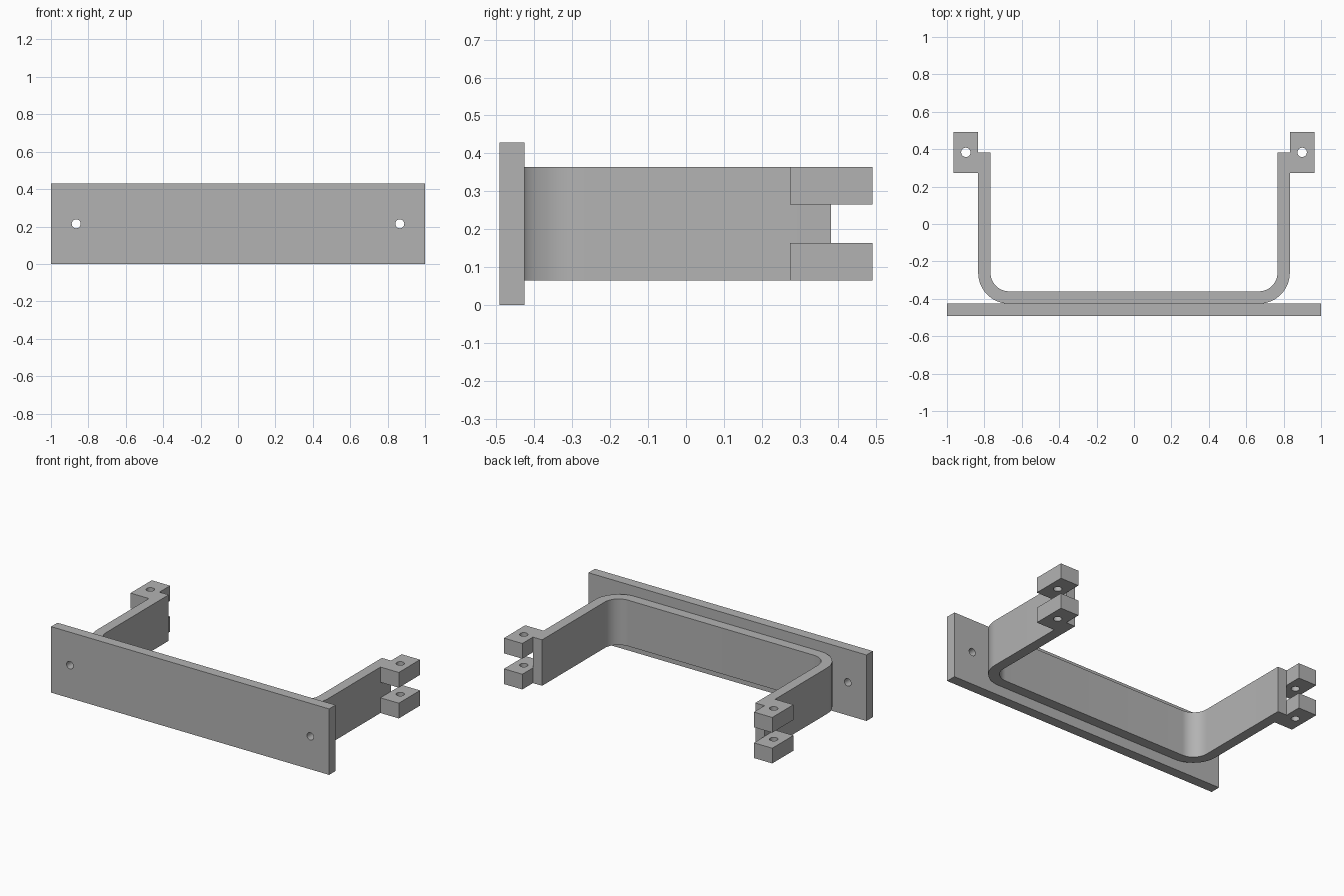
import bpy, bmesh
from math import cos, sin, pi, radians
from mathutils import Matrix

if "Cube" in bpy.data.objects:
    bpy.data.objects.remove(bpy.data.objects["Cube"])

grey = bpy.data.materials.new("plain grey")
grey.use_nodes = True
colour = (0.45, 0.45, 0.45, 1)
grey.diffuse_color = colour
grey.node_tree.nodes["Principled BSDF"].inputs["Base Color"].default_value = colour


def add_object(name, bm):
    bmesh.ops.recalc_face_normals(bm, faces=bm.faces)
    mesh = bpy.data.meshes.new(name)
    bm.to_mesh(mesh)
    bm.free()
    mesh.materials.append(grey)
    obj = bpy.data.objects.new(name, mesh)
    bpy.context.collection.objects.link(obj)
    return obj


def box(name, low, high):
    bm = bmesh.new()
    bmesh.ops.create_cube(bm, size=1)
    for v in bm.verts:
        v.co = [(a + b) / 2 + c * (b - a) for a, b, c in zip(low, high, v.co)]
    return add_object(name, bm)


def drill(obj, centre, radius, rotation=Matrix()):
    """Cut a round through hole, then discard the cutter."""
    bm = bmesh.new()
    bmesh.ops.create_cone(bm, cap_ends=True, segments=32, radius1=radius,
                          radius2=radius, depth=0.3,
                          matrix=Matrix.Translation(centre) @ rotation)
    cutter = add_object("hole_cutter", bm)
    cutter.hide_render = True
    mod = obj.modifiers.new("hole", 'BOOLEAN')
    mod.operation = 'DIFFERENCE'
    mod.solver = 'EXACT'
    mod.object = cutter
    bpy.context.view_layer.objects.active = obj
    bpy.ops.object.modifier_apply(modifier=mod.name)
    bpy.data.objects.remove(cutter)


def smooth(obj):
    bpy.ops.object.select_all(action='DESELECT')
    obj.select_set(True)
    bpy.context.view_layer.objects.active = obj
    bpy.ops.object.shade_smooth_by_angle(angle=radians(30))


# Main dimensions
HALF_DEPTH, PLATE_BACK = 0.492, -0.426
OUTER_X, THICK, ARM_END = 0.833, 0.066, 0.383
LOW, HIGH, TAB = 0.065, 0.364, 0.099

# Front plate with two screw holes
plate = box("front_plate", (-1, -HALF_DEPTH, 0), (1, PLATE_BACK, 0.429))
for side in (-1, 1):
    drill(plate, (side * 0.865, -0.46, 0.2145), 0.024, Matrix.Rotation(pi / 2, 4, 'X'))
smooth(plate)


# U-shaped bracket: concentric rounded outline, extruded upward
def u_path(inset, radius, steps=16):
    x, y = OUTER_X - inset, PLATE_BACK + inset
    left = [(-x, ARM_END)]
    for i in range(steps + 1):
        a = pi + pi / 2 * i / steps
        left.append((-x + radius + radius * cos(a), y + radius + radius * sin(a)))
    return left + [(-px, py) for px, py in reversed(left)]


bm = bmesh.new()
outline = u_path(0, 0.165) + u_path(THICK, 0.165 - THICK)[::-1]
face = bm.faces.new([bm.verts.new((x, y, LOW)) for x, y in outline])
walls = bmesh.ops.extrude_face_region(bm, geom=[face])
bmesh.ops.translate(bm, vec=(0, 0, HIGH - LOW),
                    verts=[g for g in walls["geom"] if isinstance(g, bmesh.types.BMVert)])
smooth(add_object("u_bracket", bm))

# Paired mounting tabs with vertical pin holes at the arm ends
for side, label in ((-1, "right"), (1, "left")):
    xs = sorted((side * OUTER_X, side * 0.965))
    for z, level in ((LOW, "lower"), (HIGH - TAB, "upper")):
        tab = box(f"{label}_{level}_tab", (xs[0], 0.274, z), (xs[1], HALF_DEPTH, z + TAB))
        drill(tab, (side * 0.899, ARM_END, z + TAB / 2), 0.025)
        smooth(tab)
